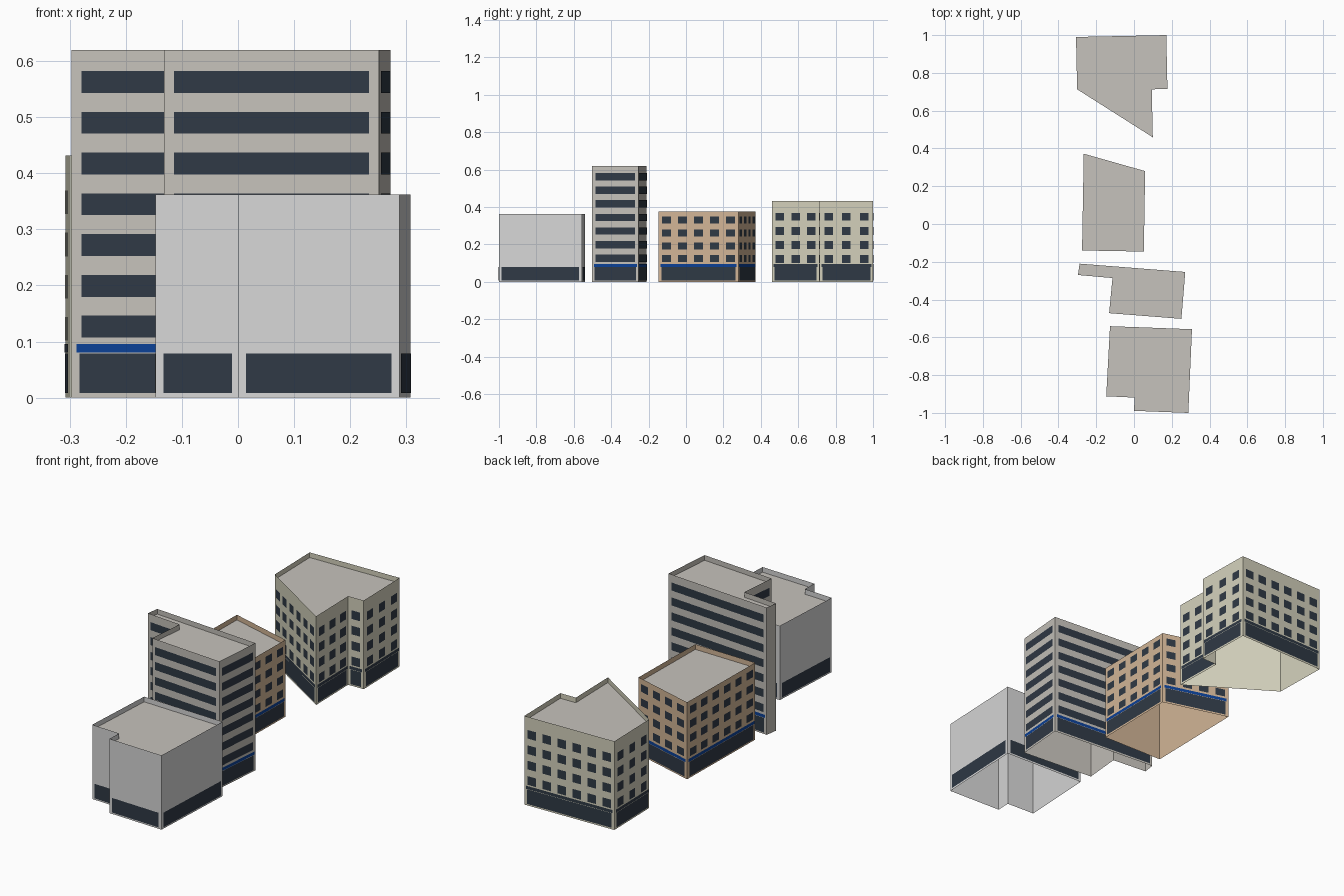
import bpy
from mathutils import Vector

if "Cube" in bpy.data.objects:
    bpy.data.objects.remove(bpy.data.objects["Cube"])


def material(name, r, g, b):
    m = bpy.data.materials.new(name)
    lin = [(c / 255 / 12.92 if c < 11 else ((c / 255 + 0.055) / 1.055) ** 2.4) for c in (r, g, b)]
    m.diffuse_color = (*lin, 1)
    m.use_nodes = True
    m.node_tree.nodes["Principled BSDF"].inputs["Base Color"].default_value = m.diffuse_color
    return m


CREAM = material("cream_wall", 212, 209, 188)
TAN = material("tan_wall", 211, 182, 151)
STONE = material("warm_grey_wall", 198, 194, 187)
PALE = material("pale_grey_wall", 215, 215, 215)
ROOF = material("roof_grey", 198, 194, 188)
GLASS = material("dark_glass", 47, 57, 69)
BLUE = material("blue_fascia", 11, 64, 150)

PARAPET = 0.025     # roof sits this far below the wall top
OFFSET = 0.002      # facade panels stand this far off the wall
MIN_WALL = 0.075    # shorter walls stay blank


def add_mesh(name, verts, faces, mats, indices=None):
    me = bpy.data.meshes.new(name)
    me.from_pydata(verts, [], faces)
    for m in mats:
        me.materials.append(m)
    if indices:
        me.polygons.foreach_set("material_index", indices)
    me.update()
    ob = bpy.data.objects.new(name, me)
    bpy.context.collection.objects.link(ob)
    return ob


def shell(name, plan, height, wall):
    """Open-bottomed walls with a roof sunk behind the parapet."""
    n = len(plan)
    verts = [(x, y, z) for z in (0, height, height - PARAPET) for x, y in plan]
    faces = [(i, (i + 1) % n, n + (i + 1) % n, n + i) for i in range(n)]
    faces.append(tuple(range(2 * n, 3 * n)))
    add_mesh(name + "_shell", verts, faces, [wall, ROOF], [0] * n + [1])


def panels(name, plan, mat, layout):
    """Flat panels on each wall; layout(length) gives (u0, u1, z0, z1) boxes."""
    verts, faces = [], []
    for i, p in enumerate(plan):
        a, b = Vector(p), Vector(plan[(i + 1) % len(plan)])
        length = (b - a).length
        if length < MIN_WALL:
            continue
        d = (b - a) / length
        a = a + Vector((d.y, -d.x)) * OFFSET
        for u0, u1, z0, z1 in layout(length):
            k = len(verts)
            for u, z in ((u0, z0), (u1, z0), (u1, z1), (u0, z1)):
                q = a + d * u
                verts.append((q.x, q.y, z))
            faces.append((k, k + 1, k + 2, k + 3))
    add_mesh(name, verts, faces, [mat])


def strip(margin, z0, z1):
    return lambda length: [(margin, length - margin, z0, z1)]


def ribbons(rows, z0, pitch, h):
    return lambda length: [(0.0175, length - 0.0175, z0 + r * pitch, z0 + r * pitch + h)
                           for r in range(rows)]


def grid(rows, z0, pitch, h, module, w):
    def layout(length):
        n = max(1, round(length / module))
        step = length / n
        return [((c + 0.5) * step - w / 2, (c + 0.5) * step + w / 2,
                 z0 + r * pitch, z0 + r * pitch + h)
                for c in range(n) for r in range(rows)]
    return layout


def building(name, plan, height, wall, windows=None, fascia=None):
    plan = plan[::-1]   # plans are listed clockwise from the north-west corner
    shell(name, plan, height, wall)
    panels(name + "_shopfront", plan, GLASS, strip(0.014, 0.008, 0.079))
    if windows:
        panels(name + "_windows", plan, GLASS, windows)
    if fascia:
        panels(name + "_fascia", plan, fascia, strip(0.009, 0.0805, 0.0955))


# Cream block at the north end
building("cream_block",
         [(-0.307, 0.99), (0.171, 1.0), (0.177, 0.715), (0.094, 0.713),
          (0.0995, 0.459), (-0.301, 0.713)],
         0.432, CREAM, grid(4, 0.102, 0.075, 0.042, 0.0855, 0.046), GLASS)

# Tan block
building("tan_block",
         [(-0.266, 0.372), (0.059, 0.28), (0.052, -0.146), (-0.275, -0.14)],
         0.375, TAN, grid(4, 0.1055, 0.069, 0.037, 0.085, 0.048), BLUE)

# Tall grey block with ribbon windows
building("tall_block",
         [(-0.288, -0.21), (0.2714, -0.254), (0.251, -0.502), (-0.1316, -0.472),
          (-0.114, -0.286), (-0.2965, -0.27)],
         0.62, STONE, ribbons(7, 0.107, 0.0727, 0.039), BLUE)

# Pale windowless block at the south end
building("pale_block",
         [(-0.127, -0.541), (0.307, -0.557), (0.2875, -1.0), (0.0, -0.989),
          (0.003, -0.919), (-0.147, -0.912)],
         0.362, PALE)
